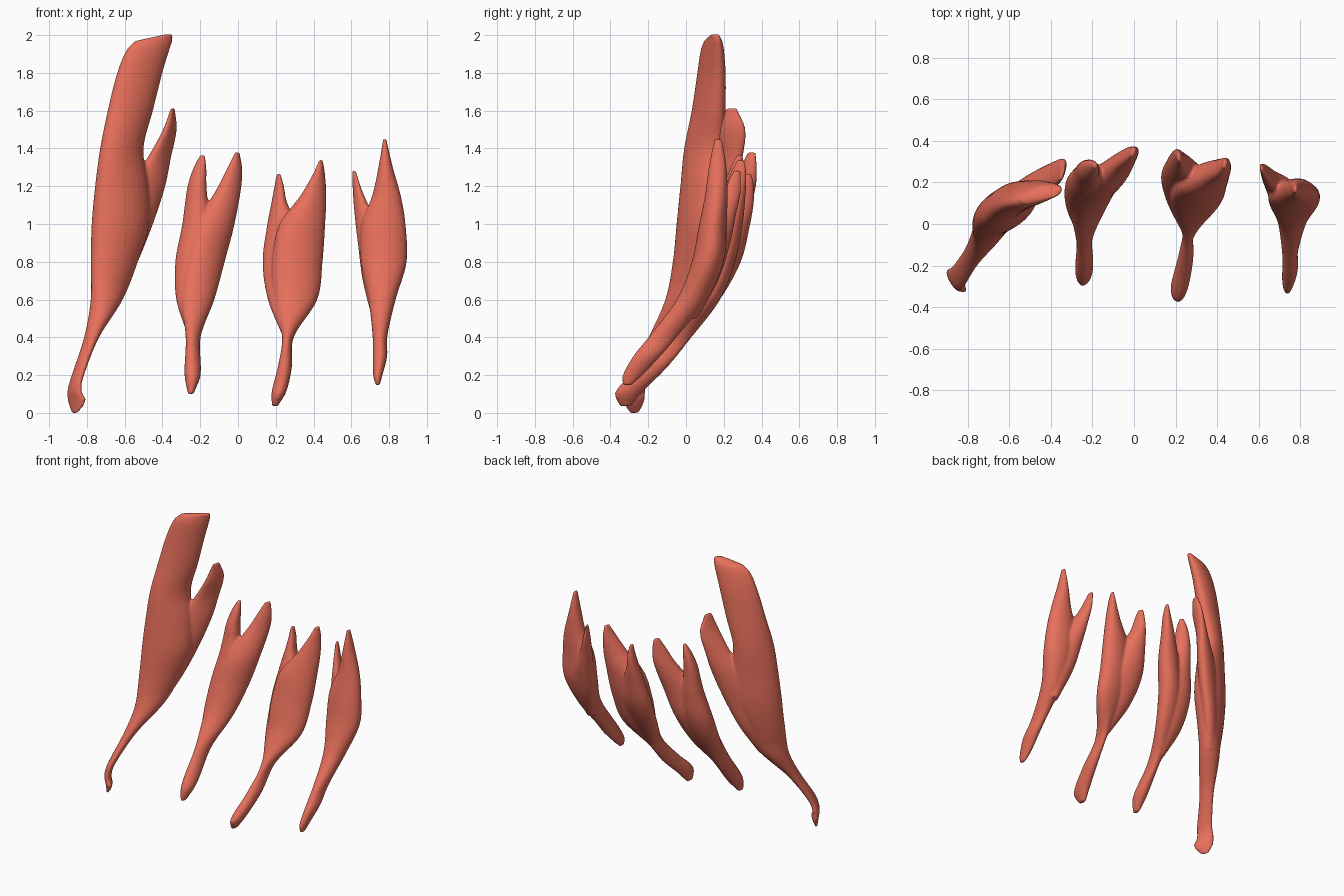
import bpy, bmesh, math

mat = bpy.data.materials.new("muscle_red")
mat.diffuse_color = (0.80, 0.16, 0.105, 1)


def sample(rows, z):
    """Smooth (Hermite) interpolation of profile rows (z, x0, x1, y0, y1)."""
    def slope(i, k):
        a, b = rows[max(i - 1, 0)], rows[min(i + 1, len(rows) - 1)]
        return (b[k] - a[k]) / (b[0] - a[0])
    i = 0
    while i < len(rows) - 2 and z > rows[i + 1][0]:
        i += 1
    a, b = rows[i], rows[i + 1]
    h = b[0] - a[0]
    t = (z - a[0]) / h
    return [(2*t**3 - 3*t*t + 1) * a[k] + (t**3 - 2*t*t + t) * h * slope(i, k)
            + (3*t*t - 2*t**3) * b[k] + (t**3 - t*t) * h * slope(i + 1, k)
            for k in range(1, 5)]


def loft(bm, rows, leans, steps=56, sides=28):
    """Closed skin of sheared ellipses; leans = shear at bottom, middle, top."""
    rings = []
    for s in range(steps + 1):
        u = s / steps
        z = rows[0][0] + (rows[-1][0] - rows[0][0]) * u
        low, mid, top = leans
        d = low + (mid - low) * min(u * 3, 1) if u < .5 else mid + (top - mid) * (u * 2 - 1)
        d = math.radians(d)
        x0, x1, y0, y1 = sample(rows, z)
        ring = []
        for j in range(sides):
            t = 2 * math.pi * j / sides
            ring.append(bm.verts.new((
                (x0 + x1) / 2 + max(x1 - x0, .01) / 2 * math.cos(t),
                (y0 + y1) / 2 + max(y1 - y0, .01) / 2 * math.cos(t - d), z)))
        rings.append(ring)
    for a, b in zip(rings, rings[1:]):
        for j in range(sides):
            k = (j + 1) % sides
            bm.faces.new((a[j], a[k], b[k], b[j]))
    bm.faces.new(rings[0][::-1])
    bm.faces.new(rings[-1])


def muscle(name, body, body_leans, head, head_leans):
    bm = bmesh.new()
    loft(bm, body, body_leans)
    loft(bm, head, head_leans)
    bmesh.ops.recalc_face_normals(bm, faces=bm.faces)
    me = bpy.data.meshes.new(name)
    bm.to_mesh(me)
    bm.free()
    me.materials.append(mat)
    ob = bpy.data.objects.new(name, me)
    bpy.context.collection.objects.link(ob)
    # fuse the two heads into one belly
    rem = ob.modifiers.new("fuse", 'REMESH')
    rem.mode = 'VOXEL'
    rem.voxel_size = 0.008
    rem.use_smooth_shade = True
    sm = ob.modifiers.new("soften", 'SMOOTH')
    sm.factor = 0.5
    sm.iterations = 5


# Large outer muscle: tendon, belly and tall head; then the short head
muscle("first_muscle", [
    (0.00, -.88, -.85, -.30, -.25), (0.06, -.90, -.805, -.33, -.22),
    (0.12, -.903, -.83, -.325, -.215),
    (0.20, -.88, -.815, -.31, -.20), (0.40, -.815, -.735, -.20, -.09),
    (0.60, -.78, -.61, -.11, .06), (0.80, -.78, -.53, -.07, .14),
    (1.00, -.775, -.47, -.05, .19), (1.20, -.757, -.475, -.03, .20),
    (1.40, -.73, -.50, -.01, .205), (1.60, -.69, -.45, .03, .21),
    (1.80, -.64, -.40, .06, .21), (1.93, -.585, -.36, .08, .20),
    (1.975, -.53, -.345, .10, .19), (2.005, -.38, -.345, .13, .175)], (150, 64, 55), [
    (0.60, -.74, -.62, -.05, .06), (0.80, -.70, -.53, .00, .16),
    (1.00, -.66, -.45, .05, .22), (1.20, -.58, -.385, .11, .27),
    (1.35, -.48, -.355, .16, .30), (1.50, -.397, -.325, .18, .315),
    (1.615, -.355, -.335, .21, .27)], (60, 52, 50))

# Second muscle: right head carries the belly, left head joins it
muscle("second_muscle", [
    (0.10, -.265, -.235, -.30, -.25), (0.20, -.283, -.198, -.285, -.16),
    (0.40, -.277, -.198, -.14, .00), (0.60, -.30, -.125, .00, .16),
    (0.80, -.28, -.07, .08, .27), (1.00, -.22, -.018, .14, .32),
    (1.20, -.105, .018, .25, .37), (1.30, -.055, .022, .29, .375),
    (1.38, -.015, .008, .325, .37)], (90, 68, 60), [
    (0.42, -.27, -.21, -.09, .02), (0.60, -.327, -.15, .01, .165),
    (0.80, -.332, -.11, .09, .265), (1.00, -.295, -.13, .15, .30),
    (1.10, -.282, -.155, .18, .305),
    (1.20, -.267, -.167, .20, .31), (1.30, -.235, -.168, .235, .31),
    (1.365, -.20, -.175, .27, .30)], (90, 92, 105))

# Third muscle
muscle("third_muscle", [
    (0.035, .18, .21, -.35, -.29), (0.11, .178, .255, -.375, -.23),
    (0.24, .21, .285, -.25, -.10), (0.40, .233, .295, -.10, .03),
    (0.60, .19, .42, .02, .18), (0.80, .18, .448, .08, .26),
    (1.00, .22, .462, .13, .30), (1.15, .33, .468, .19, .315),
    (1.27, .40, .46, .235, .32), (1.34, .43, .448, .27, .31)], (90, 75, 65), [
    (0.42, .23, .28, -.07, .04), (0.60, .158, .33, .04, .18),
    (0.80, .13, .36, .13, .29), (1.00, .155, .31, .20, .34),
    (1.12, .178, .258, .25, .36), (1.20, .193, .243, .28, .36),
    (1.265, .205, .225, .30, .35)], (90, 100, 110))

# Fourth muscle: right head is the tall one
muscle("fourth_muscle", [
    (0.145, .73, .75, -.335, -.29), (0.20, .715, .765, -.335, -.23),
    (0.30, .714, .79, -.28, -.135),
    (0.40, .713, .79, -.20, -.05), (0.60, .69, .835, -.05, .11),
    (0.80, .65, .893, .03, .20), (1.00, .655, .887, .07, .215),
    (1.15, .71, .862, .10, .22), (1.30, .743, .82, .12, .215),
    (1.45, .768, .785, .15, .19)], (90, 88, 88), [
    (0.50, .71, .78, -.05, .06), (0.70, .66, .82, .03, .17),
    (0.90, .634, .79, .09, .235), (1.05, .617, .715, .15, .265),
    (1.17, .608, .66, .20, .29), (1.285, .605, .622, .25, .29)], (90, 105, 115))
